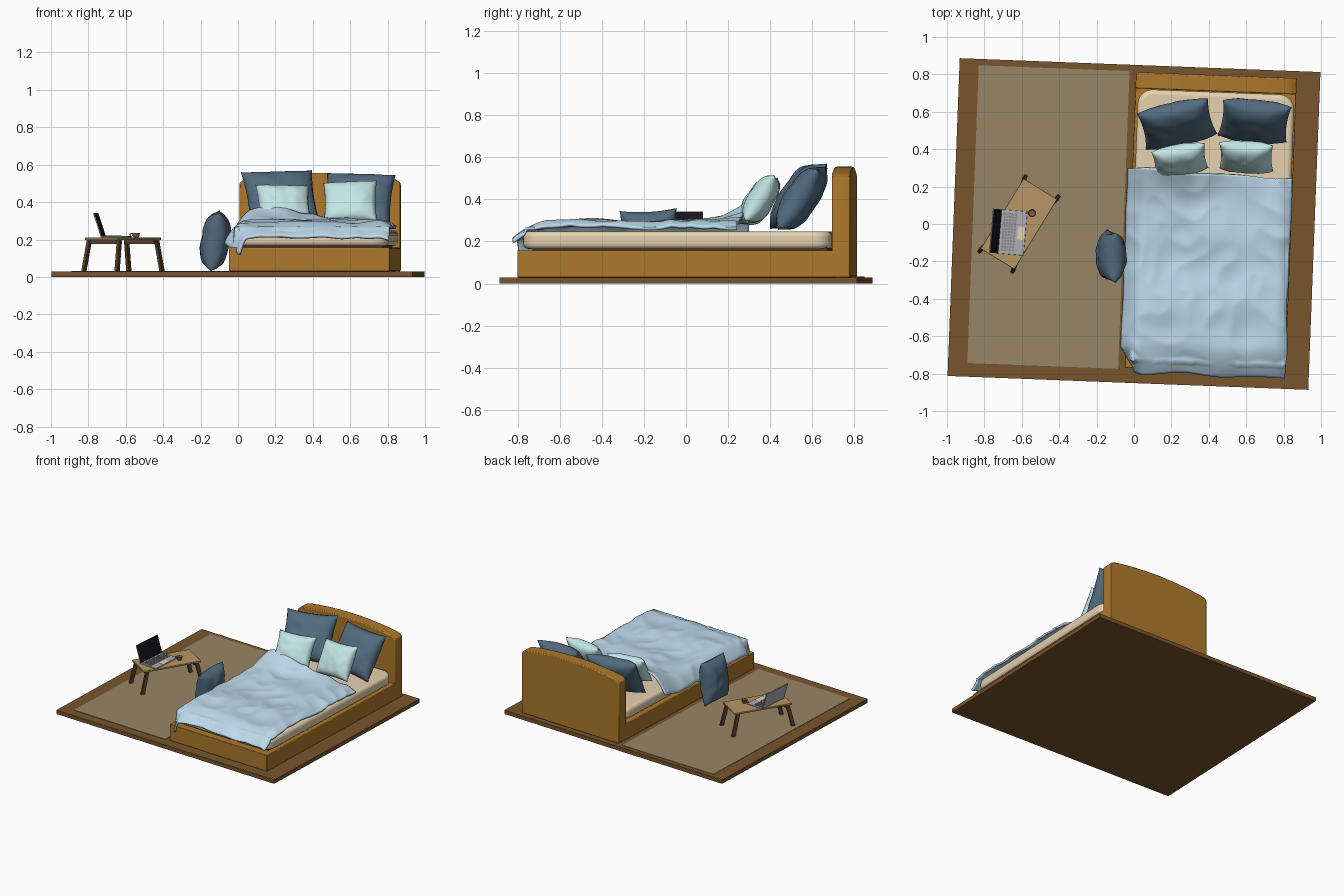
import bpy, bmesh, math
from math import radians as rad
from mathutils import Matrix, Vector, noise

if "Cube" in bpy.data.objects:
    bpy.data.objects.remove(bpy.data.objects["Cube"])

ROOM = Matrix.Rotation(rad(-2.2), 4, 'Z')          # whole room is turned slightly
DESK = Matrix.Translation((-0.615, 0, 0)) @ Matrix.Rotation(rad(58.5), 4, 'Z')
PC = Matrix.Translation((-0.655, -0.045, 0.211)) @ Matrix.Rotation(rad(-5), 4, 'Z')

def lin(c):
    return c / 12.92 if c < 0.04045 else ((c + 0.055) / 1.055) ** 2.4

def material(name, r, g, b):
    m = bpy.data.materials.new(name)
    m.diffuse_color = (lin(r), lin(g), lin(b), 1)
    m.use_nodes = True
    m.node_tree.nodes["Principled BSDF"].inputs["Base Color"].default_value = m.diffuse_color
    return m

WOOD = material("floor_brown", 0.47, 0.33, 0.18)
RUG = material("rug_tan", 0.60, 0.52, 0.40)
OAK = material("oak", 0.68, 0.47, 0.17)
CREAM = material("cream", 0.90, 0.82, 0.69)
DUVET = material("pale_blue", 0.74, 0.85, 0.92)
NAVY = material("slate_blue", 0.32, 0.42, 0.50)
MINT = material("mint", 0.76, 0.90, 0.90)
TABLE = material("light_wood", 0.72, 0.59, 0.40)
DARK = material("dark_wood", 0.35, 0.25, 0.15)
GREY = material("aluminium", 0.68, 0.68, 0.70)
BLACK = material("black", 0.08, 0.08, 0.09)
CUP = material("cup_brown", 0.52, 0.38, 0.28)

def finish(name, bm, mat, frame=Matrix(), bevel=0, segs=2, angle=40):
    bmesh.ops.recalc_face_normals(bm, faces=bm.faces)
    me = bpy.data.meshes.new(name)
    bm.to_mesh(me)
    bm.free()
    ob = bpy.data.objects.new(name, me)
    bpy.context.collection.objects.link(ob)
    ob.matrix_world = frame
    me.materials.append(mat)
    if bevel:
        b = ob.modifiers.new("bevel", 'BEVEL')
        b.width, b.segments = bevel, segs
    bpy.ops.object.select_all(action='DESELECT')
    bpy.context.view_layer.objects.active = ob
    ob.select_set(True)
    bpy.ops.object.shade_smooth_by_angle(angle=rad(angle))
    return ob

def add_box(bm, lo, hi):
    lo, hi = Vector(lo), Vector(hi)
    m = Matrix.Translation((lo + hi) / 2) @ Matrix.Diagonal((*(hi - lo), 1))
    return bmesh.ops.create_cube(bm, size=1, matrix=m)["verts"]

def box(name, lo, hi, mat, frame=Matrix(), **kw):
    bm = bmesh.new()
    add_box(bm, lo, hi)
    return finish(name, bm, mat, frame, **kw)

def pillow(name, loc, w, h, t, lean, yaw, mat, roll=0, n=26):
    """Cushion: two bulged sheets joined along a pinched outline."""
    bm = bmesh.new()
    for side in (1, -1):
        vs = bmesh.ops.create_grid(bm, x_segments=n, y_segments=n, size=1)["verts"]
        for v in vs:
            a, b = v.co.x, v.co.y
            bulge = max(0, (1 - abs(a) ** 2.6) * (1 - abs(b) ** 2.6)) ** 0.5
            wr = noise.noise(Vector((a * 2.5, b * 2.5, side + loc[0] * 9)))
            v.co = (w / 2 * a * (1 - 0.07 * (1 - b * b) * a * a),
                    side * t / 2 * bulge * (1 + 0.13 * wr),
                    h / 2 * b * (1 - 0.07 * (1 - a * a) * b * b))
    bmesh.ops.remove_doubles(bm, verts=bm.verts, dist=1e-4)
    rot = (Matrix.Rotation(rad(yaw), 4, 'Z') @ Matrix.Rotation(rad(-lean), 4, 'X')
           @ Matrix.Rotation(rad(roll), 4, 'Y'))
    return finish(name, bm, mat, Matrix.Translation(loc) @ rot, angle=80)

# Floor slab and rug
box("floor", (-0.965, -0.85, 0), (0.965, 0.85, 0.03), WOOD, ROOM)
box("rug", (-0.862, -0.777, 0.029), (-0.055, 0.816, 0.033), RUG, ROOM)

# Bed base
box("bed_base", (-0.02, -0.77, 0.03), (0.84, 0.74, 0.157), OAK, ROOM, bevel=0.004)

# Headboard with arched top
bm = bmesh.new()
pts = [(-0.02, 0.03), (0.84, 0.03)]
for i in range(25):
    s = math.cos(math.pi * i / 24)
    pts.append((0.41 + 0.43 * s, 0.555 - 0.036 * s * s - 0.02 * abs(s) ** 30))
face = bm.faces.new([bm.verts.new((x, 0.725, z)) for x, z in pts])
ext = bmesh.ops.extrude_face_region(bm, geom=[face])
bmesh.ops.translate(bm, vec=(0, 0.087, 0),
                    verts=[g for g in ext["geom"] if isinstance(g, bmesh.types.BMVert)])
finish("headboard", bm, OAK, ROOM, bevel=0.008)

# Mattress: round the plan corners first, then soften the edges
bm = bmesh.new()
add_box(bm, (-0.005, -0.745, 0.165), (0.832, 0.722, 0.248))
up = [e for e in bm.edges if abs(e.verts[0].co.z - e.verts[1].co.z) > 0.01]
bmesh.ops.bevel(bm, geom=up, offset=0.08, segments=8, profile=0.5, affect='EDGES')
finish("mattress", bm, CREAM, ROOM, bevel=0.025, segs=4)
box("mattress_support", (0.03, -0.7, 0.15), (0.8, 0.7, 0.18), DARK, ROOM)

# Duvet: wrinkled sheet draped over the left side and the foot
bm = bmesh.new()
vs = bmesh.ops.create_grid(bm, x_segments=80, y_segments=100, size=1)["verts"]
for v in vs:
    u, w = (v.co.x + 1) / 2, (v.co.y + 1) / 2
    wob = noise.noise(Vector((u * 3, w * 4, 5)))
    x = -0.042 + 0.877 * u + 0.016 * wob
    y = -0.79 + 1.085 * w - 0.02 * u * w + 0.016 * noise.noise(Vector((u * 4, w * 3, 9)))
    x += 0.08 * max(0, 1 - u / 0.15) * max(0, 1 - w / 0.12)      # rounded foot corner
    big = noise.noise(Vector((u * 3.2 + w, w * 4.5, 1)))
    fold = 1 - abs(noise.noise(Vector((u * 5 + w * 2.5, w * 5 - u * 2, 3)))) * 2
    z = 0.282 + 0.018 * big + 0.012 * fold
    z -= 0.10 * max(0, 1 - u / 0.11) ** 1.8                       # left drape
    z -= 0.075 * max(0, 1 - w / 0.15) ** 1.6                      # foot drape
    z -= 0.025 * max(0, 1 - (1 - u) / 0.08) ** 2                  # right hem
    z += 0.075 * max(0, (w - 0.82) / 0.18) ** 1.5 * math.exp(-((u - 0.27) / 0.28) ** 2)
    if x > 0.01 and y > -0.73:
        z = max(z, 0.262)
    v.co = (x, y, z)
duvet = finish("duvet", bm, DUVET, ROOM, angle=80)
sol = duvet.modifiers.new("thickness", 'SOLIDIFY')
sol.thickness, sol.offset = 0.014, 0

# Pillows on the bed and one leaning against its side
pillow("back_pillow_left", (0.23, 0.535, 0.415), 0.39, 0.36, 0.15, 33, 11, NAVY, -2)
pillow("back_pillow_right", (0.645, 0.55, 0.405), 0.37, 0.35, 0.15, 33, -5, NAVY, 2)
pillow("front_pillow_left", (0.245, 0.342, 0.385), 0.29, 0.25, 0.12, 32, 10, MINT, 1)
pillow("front_pillow_right", (0.6, 0.358, 0.4), 0.29, 0.26, 0.12, 32, -5, MINT, -3)
pillow("floor_pillow", (-0.122, -0.172, 0.193), 0.27, 0.32, 0.15, 8, -90, NAVY, 3)

# Low table: top, splayed legs, cross bars
box("table_top", (-0.22, -0.106, 0.197), (0.22, 0.106, 0.21), TABLE, DESK, bevel=0.003)
for sx in (-1, 1):
    for sy in (-1, 1):
        bm = bmesh.new()
        for v in add_box(bm, (-0.014, -0.009, 0.031), (0.014, 0.009, 0.198)):
            top = v.co.z > 0.1
            v.co.x += sx * (0.19 if top else 0.23)
            v.co.y += sy * (0.094 if top else 0.104)
        finish("table_leg", bm, DARK, DESK, bevel=0.002)
    box("table_cross_bar", (sx * 0.185 - 0.012, -0.09, 0.177),
        (sx * 0.185 + 0.012, 0.09, 0.198), DARK, DESK)

# Laptop: base, keys, trackpad and tilted screen
box("laptop_base", (-0.065, -0.118, 0), (0.075, 0.118, 0.007), GREY, PC, bevel=0.002)
bm = bmesh.new()
for r in range(5):
    for c in range(13):
        x, y = -0.05 + r * 0.015, -0.102 + c * 0.016
        add_box(bm, (x, y, 0.006), (x + 0.012, y + 0.0125, 0.0095))
finish("laptop_keys", bm, material("key_grey", 0.55, 0.55, 0.58), PC)
box("laptop_trackpad", (0.032, -0.035, 0.006), (0.068, 0.035, 0.0078), CREAM, PC)
LID = PC @ Matrix.Translation((-0.063, 0, 0.004)) @ Matrix.Rotation(rad(-18), 4, 'Y')
box("laptop_lid", (-0.006, -0.118, 0), (0, 0.118, 0.135), GREY, LID, bevel=0.002)
box("laptop_screen", (-0.001, -0.115, 0.003), (0.002, 0.115, 0.132), BLACK, LID)

# Cup: lathe profile plus a ring handle
bm = bmesh.new()
prof = [(0, 0), (0.013, 0), (0.018, 0.008), (0.021, 0.026), (0.019, 0.026),
        (0.016, 0.010), (0, 0.006)]
ring = [bm.verts.new((r, 0, z)) for r, z in prof]
edges = [bm.edges.new(p) for p in zip(ring, ring[1:])]
bmesh.ops.spin(bm, geom=ring + edges, cent=(0, 0, 0), axis=(0, 0, 1),
               angle=2 * math.pi, steps=24)
bmesh.ops.remove_doubles(bm, verts=bm.verts, dist=1e-5)
finish("cup", bm, CUP, Matrix.Translation((-0.545, 0.058, 0.21)))
bpy.ops.mesh.primitive_torus_add(major_radius=0.008, minor_radius=0.002, major_segments=16,
                                 minor_segments=6, location=(-0.57, 0.058, 0.225),
                                 rotation=(rad(90), 0, 0))
handle = bpy.context.object
handle.name = "cup_handle"
handle.data.materials.append(CUP)
bpy.ops.object.shade_smooth_by_angle(angle=rad(60))
